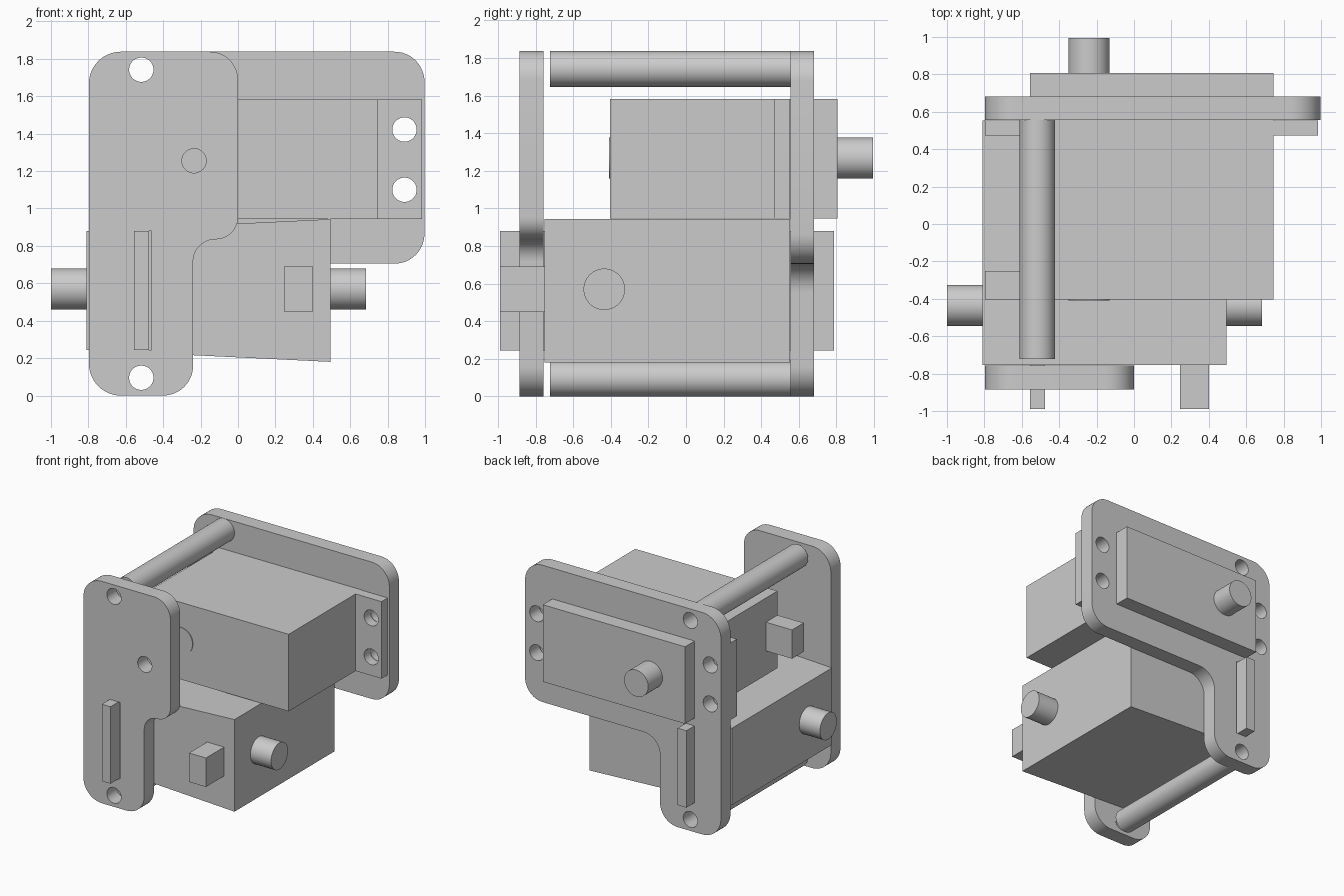
import bpy, bmesh
from math import sin, cos, pi
from mathutils import Vector, Matrix

cube = bpy.data.objects.get("Cube")
if cube:
    bpy.data.objects.remove(cube, do_unlink=True)

GREY = (0.6, 0.6, 0.6, 1.0)
mat = bpy.data.materials.new("plain grey")
mat.use_nodes = True
mat.diffuse_color = GREY
mat.node_tree.nodes["Principled BSDF"].inputs["Base Color"].default_value = GREY


def finish(bm, name):
    bmesh.ops.recalc_face_normals(bm, faces=bm.faces)
    mesh = bpy.data.meshes.new(name)
    bm.to_mesh(mesh)
    bm.free()
    mesh.materials.append(mat)
    ob = bpy.data.objects.new(name, mesh)
    bpy.context.collection.objects.link(ob)
    return ob


def box(name, x, y, z):
    """Box from (min, max) ranges."""
    bm = bmesh.new()
    bmesh.ops.create_cube(bm, size=1)
    for v in bm.verts:
        v.co = Vector([(a + b) / 2 + c * (b - a) for (a, b), c in zip((x, y, z), v.co)])
    return finish(bm, name)


def rod(name, axis, centre, span, r):
    """Cylinder along x or y; centre holds the other two coordinates."""
    bm = bmesh.new()
    a, b = span
    bmesh.ops.create_cone(bm, cap_ends=True, segments=48, radius1=r, radius2=r, depth=b - a)
    mid, (u, w) = (a + b) / 2, centre
    if axis == "x":
        m = Matrix.Translation((mid, u, w)) @ Matrix.Rotation(pi / 2, 4, "Y")
    else:
        m = Matrix.Translation((u, mid, w)) @ Matrix.Rotation(pi / 2, 4, "X")
    bm.transform(m)
    return finish(bm, name)


def plate(name, corners, y):
    """Rounded outline in x-z, extruded along y; each corner is x, z, radius."""
    pts = []
    for i, (px, pz, r) in enumerate(corners):
        p = Vector((px, pz))
        back = (Vector(corners[i - 1][:2]) - p).normalized()
        ahead = (Vector(corners[(i + 1) % len(corners)][:2]) - p).normalized()
        c = p + (back + ahead) * r
        for k in range(13):
            a = k / 12 * pi / 2
            pts.append(c - ahead * r * cos(a) - back * r * sin(a))
    bm = bmesh.new()
    face = bm.faces.new([bm.verts.new((p.x, y[0], p.y)) for p in pts])
    ext = bmesh.ops.extrude_face_region(bm, geom=[face])
    verts = [g for g in ext["geom"] if isinstance(g, bmesh.types.BMVert)]
    bmesh.ops.translate(bm, verts=verts, vec=(0, y[1] - y[0], 0))
    return finish(bm, name)


def activate(ob):
    bpy.ops.object.select_all(action="DESELECT")
    ob.select_set(True)
    bpy.context.view_layer.objects.active = ob


def cut(ob, cutters):
    """Subtract the cutters, then remove them."""
    activate(ob)
    for c in cutters:
        c.hide_render = True
        mod = ob.modifiers.new("cut", "BOOLEAN")
        mod.operation, mod.solver, mod.object = "DIFFERENCE", "EXACT", c
        bpy.ops.object.modifier_apply(modifier=mod.name)
        bpy.data.objects.remove(c, do_unlink=True)


FRONT, BACK = (-0.885, -0.757), (0.557, 0.682)
THROUGH = (-1.5, 1.5)
HOLE, SHAFT = 0.065, 0.11
ROD_X, ROD_Z = -0.517, (0.095, 1.742)
UP_X, UP_Z = (-0.557, 0.747), (0.945, 1.583)
LOW_Z = (0.243, 0.88)
SLOT_X = (-0.557, -0.462)
SCREW_X, SCREW_Z = (-0.7, 0.89), (1.1, 1.422)


def hole(x, z):
    return rod("hole_cutter", "y", (x, z), THROUGH, HOLE)


def slot():
    return box("slot_cutter", SLOT_X, THROUGH, LOW_Z)


# Front and back frame plates
front = plate("front_plate", [
    (-0.797, 0, 0.17), (-0.797, 1.838, 0.17), (0, 1.838, 0.15), (0, 0.835, 0.119),
    (-0.24, 0.835, 0.119), (-0.24, 0, 0.16)], FRONT)
cut(front, [hole(ROD_X, z) for z in ROD_Z] + [hole(-0.235, 1.255), slot()])

back = plate("back_plate", [
    (-0.797, 0, 0.17), (-0.797, 1.838, 0.17), (0.997, 1.838, 0.16), (0.997, 0.705, 0.16),
    (-0.24, 0.705, 0.15), (-0.24, 0, 0.16)], BACK)
cut(back, [hole(ROD_X, z) for z in ROD_Z]
    + [hole(x, z) for x in SCREW_X for z in SCREW_Z]
    + [slot(), box("window_cutter", UP_X, THROUGH, UP_Z)])

# Hollow spacer rods between the plates
spacers = []
for label, z in zip(("lower", "upper"), ROD_Z):
    s = rod(label + "_spacer", "y", (ROD_X, z), (-0.723, BACK[0]), 0.095)
    cut(s, [hole(ROD_X, z)])
    spacers.append(s)

# Upper motor: body, screw tabs, output shaft, rear stub and cable block
box("upper_motor_body", UP_X, (-0.403, 0.807), UP_Z)
for label, span, x in (("right", (-0.797, UP_X[0]), SCREW_X[0]),
                       ("left", (UP_X[1], 0.985), SCREW_X[1])):
    tab = box("upper_motor_%s_tab" % label, span, (0.472, 0.553), UP_Z)
    cut(tab, [hole(x, z) for z in SCREW_Z])
    spacers.append(tab)
spacers.append(rod("upper_motor_shaft", "y", (-0.24, 1.268), (0.8, 0.995), SHAFT))
spacers.append(rod("upper_motor_stub", "y", (-0.24, 1.268), (-0.409, -0.39), SHAFT))
box("upper_motor_cable_block", (-0.797, UP_X[0]), (-0.403, -0.25), (1.145, 1.383))

# Lower motor: body flaring towards the left, tabs, shafts and cable block
body = box("lower_motor_body", (-0.81, 0.495), (-0.753, 0.553), LOW_Z)
for v in body.data.vertices:
    if v.co.x > 0:
        v.co.z = 0.943 if v.co.z > 0.5 else 0.18
for label, span, y in (("front", (-0.99, -0.753), -0.905), ("back", (0.553, 0.788), 0.695)):
    tab = box("lower_motor_%s_tab" % label, (-0.555, -0.475), span, LOW_Z)
    cut(tab, [rod("hole_cutter", "x", (y, z), THROUGH, HOLE) for z in (0.4, 0.722)])
    spacers.append(tab)
for label, span in (("right", (-1.0, -0.8)), ("left", (0.48, 0.685))):
    spacers.append(rod("lower_motor_%s_shaft" % label, "x", (-0.435, 0.57), span, SHAFT))
box("lower_motor_cable_block", (0.245, 0.4), (-0.99, -0.753), (0.45, 0.69))

# Smooth the round surfaces, keep the edges sharp
for ob in spacers + [front, back]:
    activate(ob)
    bpy.ops.object.shade_smooth_by_angle(angle=pi / 6)
